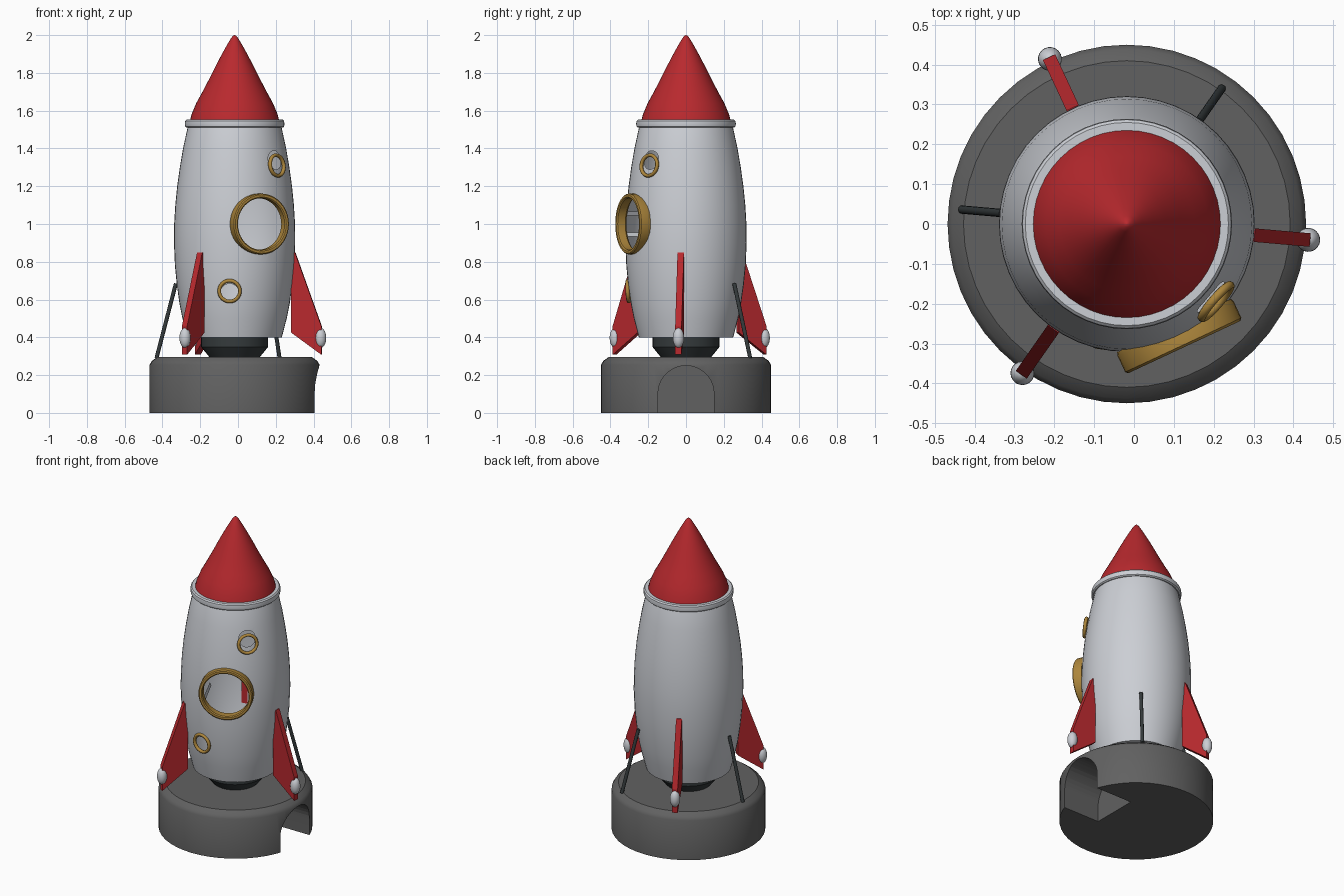
import bpy, bmesh, math
from mathutils import Matrix, Vector

if "Cube" in bpy.data.objects:
    bpy.data.objects.remove(bpy.data.objects["Cube"])

AX = -0.018  # x of the rocket axis


def mat(name, r, g, b):
    m = bpy.data.materials.new(name)
    m.diffuse_color = (r, g, b, 1)
    m.use_nodes = True
    m.node_tree.nodes["Principled BSDF"].inputs["Base Color"].default_value = m.diffuse_color
    return m


RED = mat("red", 0.48, 0.022, 0.027)
WHITE = mat("light_grey", 0.60, 0.62, 0.66)
GREY = mat("base_grey", 0.12, 0.12, 0.12)
DARK = mat("dark_metal", 0.035, 0.043, 0.045)
GOLD = mat("gold", 0.42, 0.24, 0.045)


def finish(name, bm, material, angle=35, matrix=None):
    if matrix is not None:
        bm.transform(matrix)
    bmesh.ops.recalc_face_normals(bm, faces=bm.faces)
    me = bpy.data.meshes.new(name)
    bm.to_mesh(me)
    bm.free()
    me.materials.append(material)
    ob = bpy.data.objects.new(name, me)
    bpy.context.collection.objects.link(ob)
    smooth(ob, angle)
    return ob


def smooth(ob, angle):
    bpy.ops.object.select_all(action='DESELECT')
    ob.select_set(True)
    bpy.context.view_layer.objects.active = ob
    if angle:
        bpy.ops.object.shade_smooth_by_angle(angle=math.radians(angle))


def lathe(name, profile, material, segs=48, closed=False, matrix=None, angle=35):
    """Revolve (radius, height) points about z; open profiles get end caps."""
    bm = bmesh.new()
    rings = [[bm.verts.new((r * math.cos(2 * math.pi * i / segs),
                            r * math.sin(2 * math.pi * i / segs), z))
              for i in range(segs)] for r, z in profile]
    n = len(rings)
    for k in range(n if closed else n - 1):
        a, b = rings[k], rings[(k + 1) % n]
        for i in range(segs):
            j = (i + 1) % segs
            bm.faces.new((a[i], a[j], b[j], b[i]))
    if not closed:
        bm.faces.new(rings[0])
        bm.faces.new(rings[-1])
    return finish(name, bm, material, angle,
                  Matrix.Translation((AX, 0, 0)) if matrix is None else matrix)


def cut(ob, cutter):
    cutter.hide_render = True
    m = ob.modifiers.new("cut", 'BOOLEAN')
    m.operation, m.solver, m.object = 'DIFFERENCE', 'EXACT', cutter
    bpy.ops.object.select_all(action='DESELECT')
    bpy.context.view_layer.objects.active = ob
    ob.select_set(True)
    bpy.ops.object.modifier_apply(modifier=m.name)
    bpy.data.objects.remove(cutter)


def facing(angle, dist, z, tilt=0):
    """Local +z points outward from the axis at the given angle."""
    return (Matrix.Translation((AX, 0, z)) @ Matrix.Rotation(math.radians(angle), 4, 'Z')
            @ Matrix.Translation((dist, 0, 0))
            @ Matrix.Rotation(math.radians(90 - tilt), 4, 'Y'))


# launch base with arched doorway
base = lathe("launch_base", [(0.45, 0), (0.45, 0.255), (0.438, 0.275), (0.41, 0.295)], GREY)
bm = bmesh.new()
arch = [(-0.148, -0.1), (0.148, -0.1)] + [
    (0.148 * math.cos(math.pi * i / 20), 0.102 + 0.148 * math.sin(math.pi * i / 20))
    for i in range(21)]
f = bm.faces.new([bm.verts.new((0.15, y, z)) for y, z in arch])
g = bmesh.ops.extrude_face_region(bm, geom=[f])
bmesh.ops.translate(bm, vec=(0.5, 0, 0), verts=[v for v in g["geom"] if isinstance(v, bmesh.types.BMVert)])
cut(base, finish("door_cutter", bm, GREY, 0))
smooth(base, 35)

# engine nozzle
lathe("engine_nozzle", [(0.125, 0.285), (0.178, 0.35), (0.178, 0.41)], DARK, 32)

# hollow hull: cut the portholes from a solid, then remove the tunnel walls
hull = lathe("hull", [(0.25, 0.4), (0.276, 0.5), (0.292, 0.58), (0.306, 0.68), (0.316, 0.78),
                      (0.321, 0.9), (0.32, 1.0), (0.314, 1.1), (0.304, 1.2), (0.290, 1.3),
                      (0.273, 1.4), (0.249, 1.51), (0.238, 1.54)], WHITE)
# angle, height, tilt, hole radius
PORTS = [(-65, 1.0, 0, 0.145), (-41, 1.31, 8, 0.05), (-95, 0.645, -3, 0.05)]
for a, z, t, r in PORTS:
    cut(hull, lathe("hole_cutter", [(r, 0), (r, 0.4)], WHITE, 40, matrix=facing(a, 0.08, z, t), angle=0))
bm = bmesh.new()
bm.from_mesh(hull.data)
inner = []
for f in bm.faces:
    c = f.calc_center_median()
    if 0.42 < c.z < 1.5 and (math.hypot(c.x - AX, c.y) < 0.235
                             or abs(f.normal.dot(Vector((c.x - AX, c.y, 0)).normalized())) < 0.5):
        inner.append(f)
bmesh.ops.delete(bm, geom=inner, context='FACES')
bm.to_mesh(hull.data)
bm.free()
smooth(hull, 40)

# porthole frames
lathe("large_porthole_frame", [(0.145, -0.06), (0.158, -0.06), (0.161, -0.05), (0.161, -0.006),
                               (0.155, 0), (0.143, 0), (0.137, -0.006), (0.137, -0.05)],
      GOLD, 40, True, facing(-65, 0.341, 1.0))
for label, (a, z, t, r), d in (("upper", PORTS[1], 0.297), ("lower", PORTS[2], 0.306)):
    ring = [(0.055 + 0.0095 * math.cos(k * math.pi / 4), 0.011 * math.sin(k * math.pi / 4))
            for k in range(8)]
    lathe(label + "_porthole_frame", ring, GOLD, 32, True, facing(a, d, z, t), 60)

# collar and nose cone
lathe("collar", [(0.225, 1.513), (0.255, 1.51), (0.262, 1.516), (0.264, 1.53), (0.262, 1.545),
                 (0.255, 1.552), (0.225, 1.552)], WHITE, 48, True)
lathe("nose_cone", [(0.238, 1.54), (0.228, 1.58), (0.203, 1.64), (0.170, 1.70), (0.136, 1.765),
                    (0.101, 1.835), (0.067, 1.90), (0.038, 1.952), (0.020, 1.982),
                    (0.008, 1.997), (0.001, 2.0)], RED)

# fins with rounded pods at the tips
for i, a in enumerate((-5, 115, 235)):
    turn = Matrix.Translation((AX, 0, 0)) @ Matrix.Rotation(math.radians(a), 4, 'Z')
    bm = bmesh.new()
    pts = [(0.302, 0.425), (0.462, 0.308), (0.462, 0.46), (0.322, 0.85), (0.302, 0.85)]
    f = bm.faces.new([bm.verts.new((r, -0.017, z)) for r, z in pts])
    g = bmesh.ops.extrude_face_region(bm, geom=[f])
    bmesh.ops.translate(bm, vec=(0, 0.034, 0),
                        verts=[v for v in g["geom"] if isinstance(v, bmesh.types.BMVert)])
    finish("fin_%d" % (i + 1), bm, RED, 0, turn)
    bm = bmesh.new()
    bmesh.ops.create_uvsphere(bm, u_segments=20, v_segments=12, radius=1)
    finish("fin_pod_%d" % (i + 1), bm, WHITE, 60, turn @ Matrix.Translation((0.457, 0, 0.397))
           @ Matrix.Diagonal((0.03, 0.03, 0.053, 1)))

# support struts leaning on the hull
for i, a in enumerate((55, 175)):
    turn = Matrix.Translation((AX, 0, 0)) @ Matrix.Rotation(math.radians(a), 4, 'Z')
    lo, hi = Vector((0.415, 0, 0.29)), Vector((0.312, 0, 0.685))
    d = hi - lo
    m = turn @ Matrix.Translation(lo) @ d.to_track_quat('Z', 'Y').to_matrix().to_4x4()
    lathe("strut_%d" % (i + 1), [(0.0105, 0), (0.0105, d.length)], DARK, 12, matrix=m)
